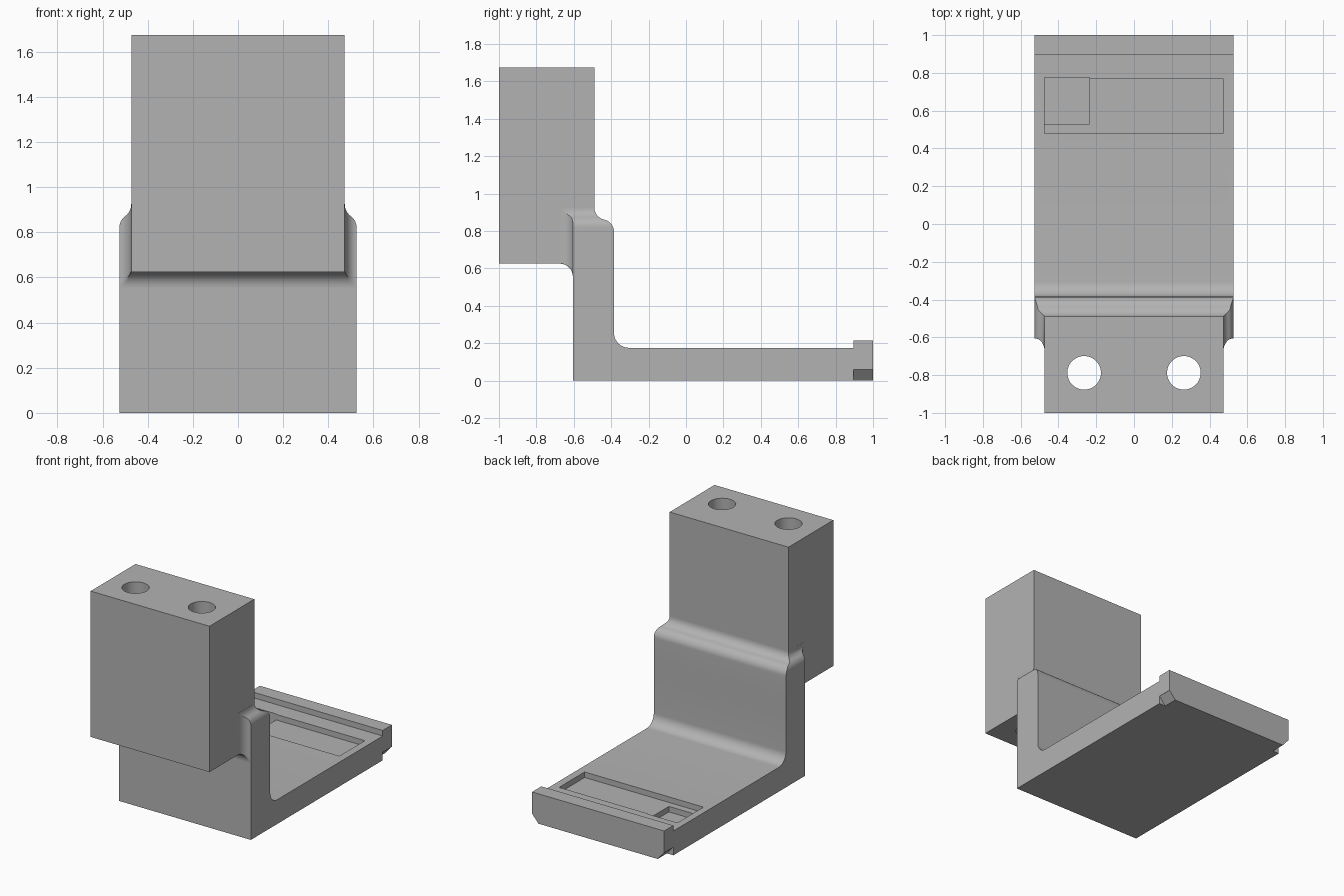
import bpy, bmesh, math

cube = bpy.data.objects.get("Cube")
if cube:
    bpy.data.objects.remove(cube, do_unlink=True)

grey = bpy.data.materials.new("plain grey")
grey.use_nodes = True
grey.diffuse_color = (0.45, 0.45, 0.45, 1)
grey.node_tree.nodes["Principled BSDF"].inputs["Base Color"].default_value = grey.diffuse_color

BLOCK_W, FOOT_W = 0.473, 0.526      # half widths
FRONT, BACK, BLOCK_BACK = -0.605, -0.385, -0.49
BLOCK_Z, TOP_Z, SEAM = 0.625, 1.675, 0.555
FILLET, CURVE, CURVE_TOP = 0.07, 0.066, 0.925


def loft(name, rings):
    """Closed solid through rings that have equal point counts."""
    bm = bmesh.new()
    loops = [[bm.verts.new(p) for p in ring] for ring in rings]
    n = len(loops[0])
    for a, b in zip(loops, loops[1:]):
        for i in range(n):
            j = (i + 1) % n
            bm.faces.new((a[i], a[j], b[j], b[i]))
    bm.faces.new(loops[0][::-1])
    bm.faces.new(loops[-1])
    bmesh.ops.recalc_face_normals(bm, faces=bm.faces)
    mesh = bpy.data.meshes.new(name)
    bm.to_mesh(mesh)
    bm.free()
    obj = bpy.data.objects.new(name, mesh)
    bpy.context.collection.objects.link(obj)
    mesh.materials.append(grey)
    return obj


def box(name, x0, x1, y0, y1, z0, z1):
    base = [(x0, y0), (x1, y0), (x1, y1), (x0, y1)]
    return loft(name, [[(x, y, z) for x, y in base] for z in (z0, z1)])


def cut(obj, cutter):
    cutter.hide_render = True
    cutter.hide_set(True)
    mod = obj.modifiers.new("cut", "BOOLEAN")
    mod.operation, mod.solver, mod.object = "DIFFERENCE", "EXACT", cutter


def finish(obj):
    """Apply the cuts, drop the cutters and shade smooth below a sharp angle."""
    bpy.ops.object.select_all(action="DESELECT")
    bpy.context.view_layer.objects.active = obj
    obj.select_set(True)
    for mod in list(obj.modifiers):
        cutter = mod.object
        bpy.ops.object.modifier_apply(modifier=mod.name)
        bpy.data.objects.remove(cutter, do_unlink=True)
    bpy.ops.object.shade_smooth_by_angle(angle=math.radians(30))


# Upper block with two through holes
block = box("upper_block", -BLOCK_W, BLOCK_W, -1, BLOCK_BACK, BLOCK_Z, TOP_Z)
turns = [math.tau * i / 48 for i in range(48)]
for side in (-1, 1):
    cut(block, loft("hole_cutter", [
        [(side * 0.264 + 0.089 * math.cos(a), -0.788 + 0.089 * math.sin(a), z) for a in turns]
        for z in (0.5, 1.8)]))
finish(block)

# Angled foot with inner fillet and raised end lip
corner = [math.radians(90 * i / 10) for i in range(11)]
profile = [(FRONT, 0), (1, 0), (1, 0.215), (0.895, 0.215), (0.895, 0.175)]
profile += [(BACK + 0.08 * (1 - math.sin(a)), 0.175 + 0.08 * (1 - math.cos(a))) for a in corner]
profile += [(BACK, SEAM), (FRONT, SEAM)]
foot = loft("angled_foot", [[(x, y, z) for y, z in profile] for x in (-FOOT_W, FOOT_W)])

# Shallow recess, deeper pocket and chamfered end corners
cut(foot, box("recess_cutter", -0.475, 0.471, 0.48, 0.77, 0.135, 0.3))
cut(foot, box("pocket_cutter", -0.475, -0.235, 0.53, 0.776, 0.095, 0.3))
for side in (-1, 1):
    tri = [(0.475, 0), (0.525, 0.058), (0.6, 0.058), (0.6, -0.1), (0.475, -0.1)]
    cut(foot, loft("corner_cutter", [[(side * x, y, z) for x, z in tri] for y in (0.895, 1.1)]))
finish(foot)


def s_step(z, step):
    """Inward offset of the double-arc transition at height z."""
    height = 2 * CURVE * math.sin(math.acos(1 - step / (2 * CURVE)))
    u = min(max(z - CURVE_TOP + height, 0), height)
    v = min(u, height - u)
    arc = CURVE - math.sqrt(CURVE ** 2 - v ** 2)
    return arc if u < height / 2 else step - arc


def concave(t):
    return FILLET * (1 - math.sqrt(max(0, 1 - t * t)))


# Shoulder blending the upright into the block
back_step = BACK - BLOCK_BACK
swing = math.acos(1 - back_step / (2 * CURVE))
half = CURVE * math.sin(swing)
heights = [SEAM + FILLET * math.sin(a) for a in corner]
heights += [CURVE_TOP - 2 * half + CURVE * math.sin(swing * i / 10) for i in range(11)]
heights += [CURVE_TOP - CURVE * math.sin(swing * i / 10) for i in range(9, -1, -1)]
rings = []
for z in heights:
    width = max(FOOT_W - s_step(z, FOOT_W - BLOCK_W), BLOCK_W + 0.0005)
    under = concave(min((z - SEAM) / FILLET, 1))
    edge = []
    for a in corner:
        x = BLOCK_W + (width - BLOCK_W) * (1 - math.sin(a))
        flare = concave((FOOT_W - x) / (FOOT_W - BLOCK_W))
        edge.append((x, FRONT - min(under, flare), z))
    back = BACK - s_step(z, back_step)
    rings.append([(width, back, z)] + edge
                 + [(-x, y, h) for x, y, h in reversed(edge)] + [(-width, back, z)])
finish(loft("shoulder", rings))
